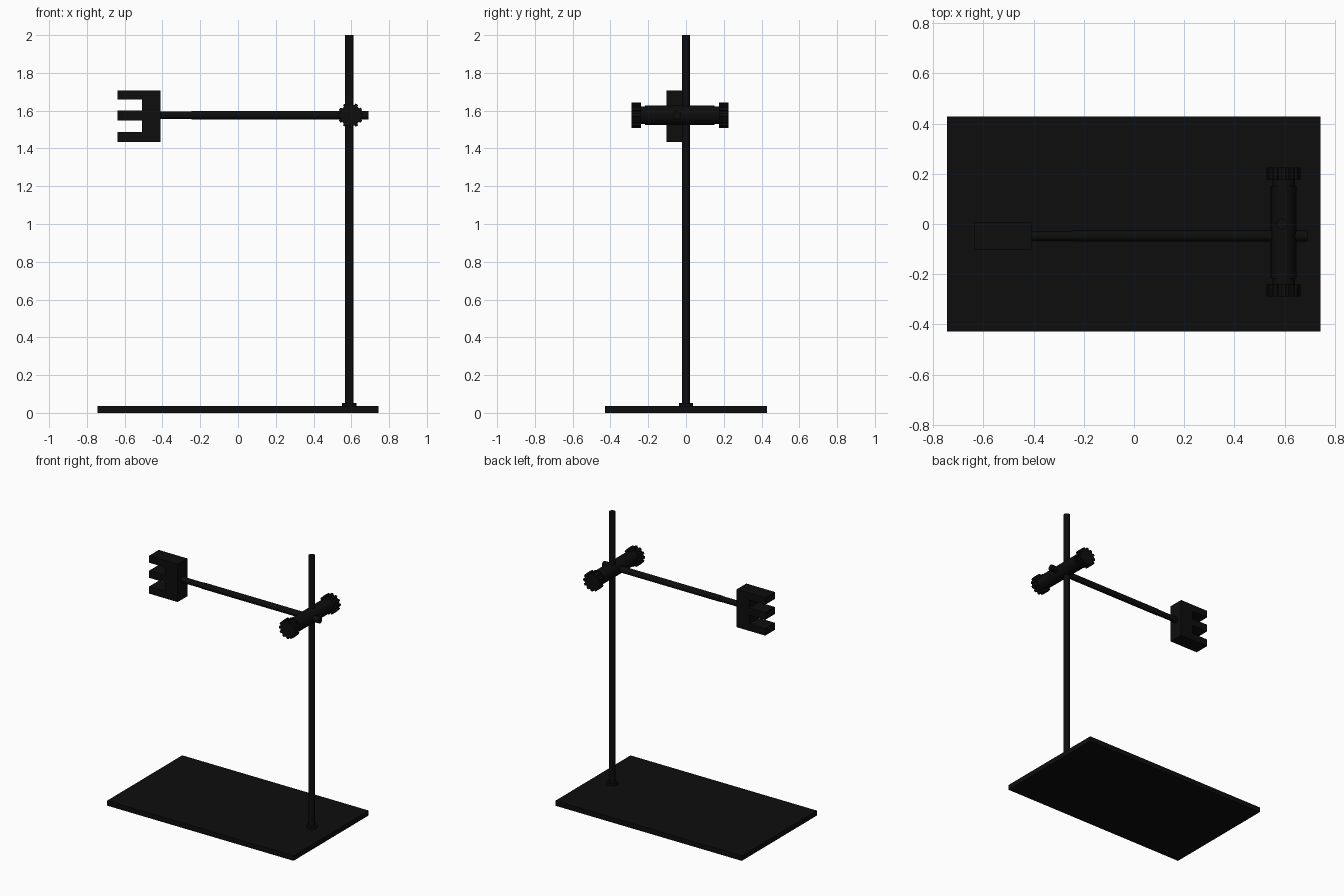
import bpy, bmesh
from math import pi, cos, sin, radians
from mathutils import Matrix

if "Cube" in bpy.data.objects:
    bpy.data.objects.remove(bpy.data.objects["Cube"])

black = bpy.data.materials.new("black_metal")
black.diffuse_color = (0.004, 0.004, 0.004, 1)
black.use_nodes = True
black.node_tree.nodes["Principled BSDF"].inputs["Base Color"].default_value = black.diffuse_color


def finish(name, bm, smooth=False):
    bmesh.ops.recalc_face_normals(bm, faces=bm.faces)
    me = bpy.data.meshes.new(name)
    bm.to_mesh(me)
    bm.free()
    ob = bpy.data.objects.new(name, me)
    bpy.context.collection.objects.link(ob)
    me.materials.append(black)
    if smooth:
        bpy.ops.object.select_all(action='DESELECT')
        ob.select_set(True)
        bpy.context.view_layer.objects.active = ob
        bpy.ops.object.shade_smooth_by_angle(angle=radians(35))
    return ob


def extrude(name, outline, axis, start, end, smooth=False):
    """Extrude a closed 2D outline along an axis; outline order is (x,y), (x,z) or (y,z)."""
    place = {'X': lambda a, b: (start, a, b),
             'Y': lambda a, b: (a, start, b),
             'Z': lambda a, b: (a, b, start)}[axis]
    bm = bmesh.new()
    face = bm.faces.new([bm.verts.new(place(a, b)) for a, b in outline])
    ext = bmesh.ops.extrude_face_region(bm, geom=[face])
    i = 'XYZ'.index(axis)
    for v in ext['geom']:
        if isinstance(v, bmesh.types.BMVert):
            v.co[i] = end
    return finish(name, bm, smooth)


def circle(cx, cy, r, n=32):
    return [(cx + r * cos(2 * pi * k / n), cy + r * sin(2 * pi * k / n)) for k in range(n)]


def toothed(cx, cy, r_out, r_in, teeth=12):
    pts = []
    for k in range(teeth):
        for f, r in ((-0.30, r_in), (-0.22, r_out), (0, r_out), (0.22, r_out), (0.30, r_in)):
            a = 2 * pi * (k + f) / teeth
            pts.append((cx + r * cos(a), cy + r * sin(a)))
    return pts


# Stand: base plate, collar and upright pole
PX, CX, CZ, RY = 0.589, 0.596, 1.576, -0.048
extrude("base_plate", [(-0.745, -0.428), (0.743, -0.428), (0.743, 0.428), (-0.745, 0.428)],
        'Z', 0, 0.036)
extrude("pole_collar", circle(PX, 0, 0.038), 'Z', 0.036, 0.053, True)
extrude("upright_pole", circle(PX, 0, 0.022), 'Z', 0.03, 2.0, True)

# Horizontal arm: sleeve and slightly thinner inner rod
extrude("arm_rod", circle(RY, CZ, 0.020), 'X', -0.42, 0.692, True)
extrude("arm_sleeve", circle(RY, CZ, 0.022), 'X', -0.245, 0.69, True)

# Cross clamp with toothed tightening knobs at both ends
extrude("clamp_body", circle(CX, CZ, 0.051), 'Y', -0.217, 0.152, True)
extrude("clamp_neck", circle(CX, CZ, 0.046), 'Y', -0.245, 0.18, True)
for name, y0, y1 in (("front_knob", -0.289, -0.239), ("back_knob", 0.175, 0.225)):
    extrude(name, toothed(CX, CZ, 0.067, 0.057), 'Y', y0, y1, True)

# Three-pronged gripper
xb, xm, xt = -0.409, -0.508, -0.637
extrude("gripper", [(xb, 1.435), (xb, 1.708), (xt, 1.708), (xt, 1.658), (xm, 1.658),
                    (xm, 1.600), (xt, 1.600), (xt, 1.549), (xm, 1.549),
                    (xm, 1.486), (xt, 1.486), (xt, 1.435)], 'Y', -0.104, 0.006)
